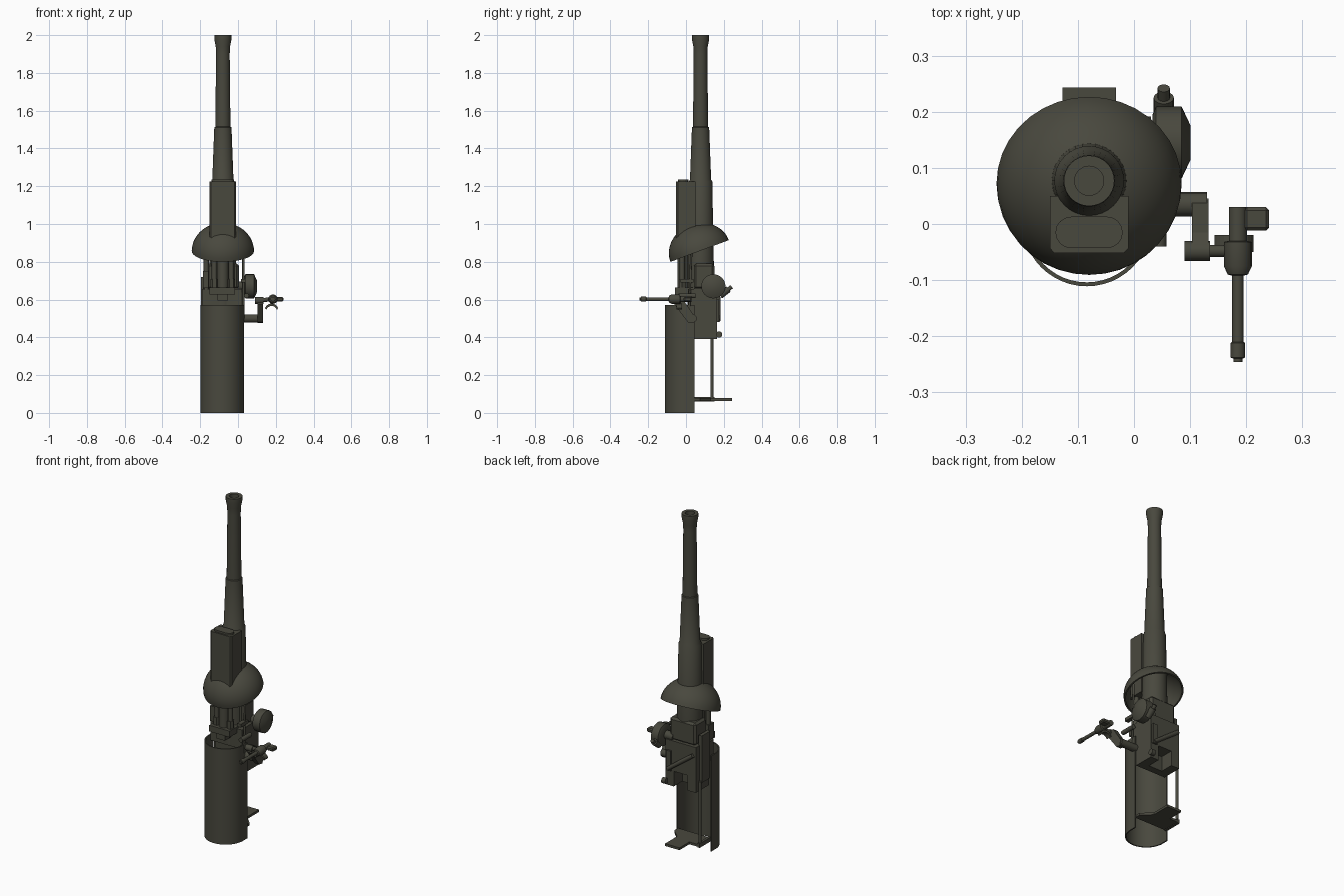
import bpy, bmesh, math
from mathutils import Vector

if "Cube" in bpy.data.objects:
    bpy.data.objects.remove(bpy.data.objects["Cube"], do_unlink=True)

steel = bpy.data.materials.new("dark olive steel")
color = (0.066, 0.065, 0.048, 1)
steel.diffuse_color = color
steel.use_nodes = True
steel.node_tree.nodes["Principled BSDF"].inputs["Base Color"].default_value = color

AX, AY = -0.08, 0.077  # barrel axis


def finish(name, bm, smooth=False):
    bmesh.ops.recalc_face_normals(bm, faces=bm.faces)
    mesh = bpy.data.meshes.new(name)
    bm.to_mesh(mesh)
    bm.free()
    mesh.materials.append(steel)
    obj = bpy.data.objects.new(name, mesh)
    bpy.context.collection.objects.link(obj)
    if smooth:
        bpy.ops.object.select_all(action="DESELECT")
        obj.select_set(True)
        bpy.context.view_layer.objects.active = obj
        bpy.ops.object.shade_smooth_by_angle(angle=math.radians(35))
    return obj


def box(name, x, y, z, bevel=0):
    bm = bmesh.new()
    bmesh.ops.create_cube(bm, size=1)
    for v in bm.verts:
        v.co = [a + (b - a) * (c + 0.5) for c, (a, b) in zip(v.co, (x, y, z))]
    if bevel:
        bmesh.ops.bevel(bm, geom=bm.edges[:], offset=bevel, segments=1, affect="EDGES")
    return finish(name, bm)


def prism(name, outline, z0, z1, smooth=False):
    bm = bmesh.new()
    face = bm.faces.new([bm.verts.new((x, y, z0)) for x, y in outline])
    out = bmesh.ops.extrude_face_region(bm, geom=[face])
    for v in out["geom"]:
        if isinstance(v, bmesh.types.BMVert):
            v.co.z = z1
    return finish(name, bm, smooth)


def lathe(name, profile, location, axis=(0, 0, 1), sides=32):
    """Spin (radius, height) points; closed profiles make hollow parts."""
    bm = bmesh.new()
    verts = [bm.verts.new((r, 0, h)) for r, h in profile]
    edges = [bm.edges.new(p) for p in zip(verts, verts[1:])]
    bmesh.ops.spin(bm, geom=verts + edges, cent=(0, 0, 0), axis=(0, 0, 1),
                   angle=math.tau, steps=sides)
    bmesh.ops.remove_doubles(bm, verts=bm.verts, dist=0.0002)
    obj = finish(name, bm, True)
    obj.location = location
    obj.rotation_euler = Vector(axis).to_track_quat("Z", "Y").to_euler()
    return obj


def rod(name, a, b, r, r2=None, sides=14):
    a, b = Vector(a), Vector(b)
    h = (b - a).length
    r2 = r if r2 is None else r2
    return lathe(name, [(0, 0), (r, 0), (r2, h), (0, h)], a, b - a, sides)


def arc(cx, cy, r, start, end, n):
    return [(cx + r * math.cos(math.radians(start + (end - start) * i / n)),
             cy + r * math.sin(math.radians(start + (end - start) * i / n)))
            for i in range(n + 1)]


# Barrel with flared, bored muzzle and stepped reinforcing sleeves
lathe("barrel", [(0, 0.55), (0.07, 0.55), (0.07, 0.8), (0.062, 1.225), (0.056, 1.235),
                 (0.046, 1.5), (0.045, 1.512), (0.04, 1.515), (0.036, 1.9), (0.038, 1.94),
                 (0.045, 1.975), (0.045, 2), (0.026, 2), (0.026, 1.9), (0, 1.9)],
      (AX, AY, 0))

# Recoil housing in front of the barrel, with a raised rounded cap
prism("recoil_housing", [(-0.15, 0.05), (-0.15, -0.043), (-0.142, -0.052),
                         (-0.018, -0.052), (-0.01, -0.043), (-0.01, 0.05)], 0.86, 1.225)
prism("recoil_cap", arc(-0.112, -0.015, 0.028, 270, 90, 8) + arc(-0.048, -0.015, 0.028, 90, -90, 8),
      1.22, 1.236)

# Tilted hollow dome shield
R, T = 0.165, 0.009
outer = [(x, y * 0.89) for x, y in arc(0, 0, R, 0, 90, 12)]
inner = [(x, y * 0.89) for x, y in arc(0, 0, R - T, 90, 0, 12)]
dome = lathe("dome_shield", outer + inner + outer[:1], (AX, 0.072, 0.857), sides=36)
dome.rotation_euler = (math.radians(20.4), 0, 0)

# Half-round lower guard, open at the back
CX, CY, RG = -0.084, 0.004, 0.115
shell = ([(CX - RG, 0.045)] + arc(CX, CY, RG, 180, 360, 24) + [(CX + RG, 0.045),
         (CX + RG - 0.007, 0.045)] + arc(CX, CY, RG - 0.007, 360, 180, 24)
         + [(CX - RG + 0.007, 0.045)])
prism("lower_guard", shell, 0, 0.57, True)

# Breech block with a slot open to the back at its lower end
prism("breech_lower", [(-0.18, 0.042), (0.02, 0.042), (0.02, 0.165), (-0.035, 0.165),
                       (-0.035, 0.085), (-0.125, 0.085), (-0.125, 0.165), (-0.18, 0.165)],
      0.39, 0.48)
box("breech_middle", (-0.18, 0.02), (0.042, 0.165), (0.48, 0.66))
box("breech_upper", (-0.165, 0.005), (0.042, 0.15), (0.655, 0.79), 0.012)
box("breech_side_plate", (-0.195, -0.175), (0.05, 0.13), (0.44, 0.72))
rod("breech_lever", (0, 0.17, 0.49), (-0.165, 0.17, 0.61), 0.012)
rod("lever_pin", (0.005, 0.175, 0.415), (0.03, 0.175, 0.415), 0.017)
box("breech_rail", (-0.02, 0.01), (0.163, 0.176), (0.48, 0.6))

# Foot bracket, its hanging rod and cross bar
prism("foot_plate", [(-0.195, 0.04), (0.025, 0.04), (0.025, 0.075), (-0.032, 0.13),
                     (-0.032, 0.243), (-0.127, 0.243), (-0.127, 0.15), (-0.195, 0.15)],
      0.064, 0.078)
box("foot_web", (-0.195, -0.18), (0.04, 0.15), (0.06, 0.085))
rod("foot_rod", (-0.188, 0.137, 0.07), (-0.188, 0.137, 0.45), 0.008)

# Recoil cylinders and yoke between the guard and the dome
rod("recoil_buffer", (AX, -0.015, 0.65), (AX, -0.015, 0.9), 0.03)
for side in (-1, 1):
    rod("recoil_rod", (AX + side * 0.045, -0.02, 0.7), (AX + side * 0.045, -0.02, 0.9), 0.014)
    rod("recoil_nut", (AX + side * 0.045, -0.02, 0.66), (AX + side * 0.045, -0.02, 0.71), 0.02, sides=6)
box("yoke", (-0.15, -0.015), (-0.058, 0.05), (0.628, 0.665))
box("yoke_lug", (-0.108, -0.052), (-0.05, 0.05), (0.595, 0.63))
box("front_carrier", (-0.19, 0.02), (0.01, 0.06), (0.54, 0.655))
rod("side_rod", (-0.168, 0.03, 0.65), (-0.168, 0.03, 0.85), 0.014)
box("side_bracket", (-0.185, -0.155), (0.0, 0.05), (0.66, 0.75))
rod("sight_rod", (0.028, 0.015, 0.5), (0.028, 0.03, 0.9), 0.006)
box("sight_bracket", (0.015, 0.04), (-0.03, 0.04), (0.69, 0.71))
rod("sight_tube", (0.045, -0.04, 0.62), (0.045, 0.05, 0.62), 0.013)

# Training drum on the left side, with its grip
lathe("drum", [(0, 0), (0.05, 0), (0.064, 0.006), (0.064, 0.052), (0.03, 0.068), (0, 0.068)],
      (0.033, 0.145, 0.67), (1, 0, 0), 24)
rod("drum_shaft", (-0.02, 0.135, 0.67), (0.04, 0.135, 0.67), 0.025)
rod("drum_grip", (0.053, 0.18, 0.62), (0.053, 0.225, 0.655), 0.018)
rod("drum_grip_tip", (0.053, 0.215, 0.647), (0.053, 0.242, 0.668), 0.011)

# Cranked side arm
rod("arm_pivot", (0.015, 0.035, 0.5), (0.13, 0.035, 0.5), 0.022)
bm = bmesh.new()
profile = [(-0.062, 0.575), (-0.04, 0.61), (-0.015, 0.6), (0.045, 0.51), (0.04, 0.475), (0.01, 0.48)]
face = bm.faces.new([bm.verts.new((0.103, y, z)) for y, z in profile])
bmesh.ops.translate(bm, vec=(0.03, 0, 0), verts=[
    g for g in bmesh.ops.extrude_face_region(bm, geom=[face])["geom"]
    if isinstance(g, bmesh.types.BMVert)])
finish("side_arm", bm)
rod("arm_boss", (0.09, -0.048, 0.595), (0.135, -0.048, 0.595), 0.018)
rod("arm_axle", (0.13, -0.048, 0.598), (0.17, -0.048, 0.6), 0.011)

# Telescope on the arm, pointing forward
lathe("telescope", [(0, 0), (0.016, 0), (0.016, 0.06), (0.025, 0.062), (0.025, 0.105),
                    (0.018, 0.12), (0.01, 0.122), (0.01, 0.24), (0.013, 0.242), (0.013, 0.268),
                    (0.008, 0.27), (0.008, 0.276), (0, 0.276)],
      (0.185, 0.03, 0.602), (0, -1, 0), 16)
box("eyepiece", (0.195, 0.241), (-0.012, 0.03), (0.59, 0.614), 0.006)

# Crescent rest below the telescope
crescent = arc(0, 0, 0.037, 20, 160, 10) + arc(0, -0.006, 0.03, 160, 20, 10)
rest = prism("crescent_rest", crescent, -0.015, 0.015)
rest.location = (0.178, -0.035, 0.542)
rest.rotation_euler = (math.radians(90), 0, 0)
rod("rest_stem", (0.18, -0.035, 0.575), (0.18, -0.035, 0.6), 0.009)
